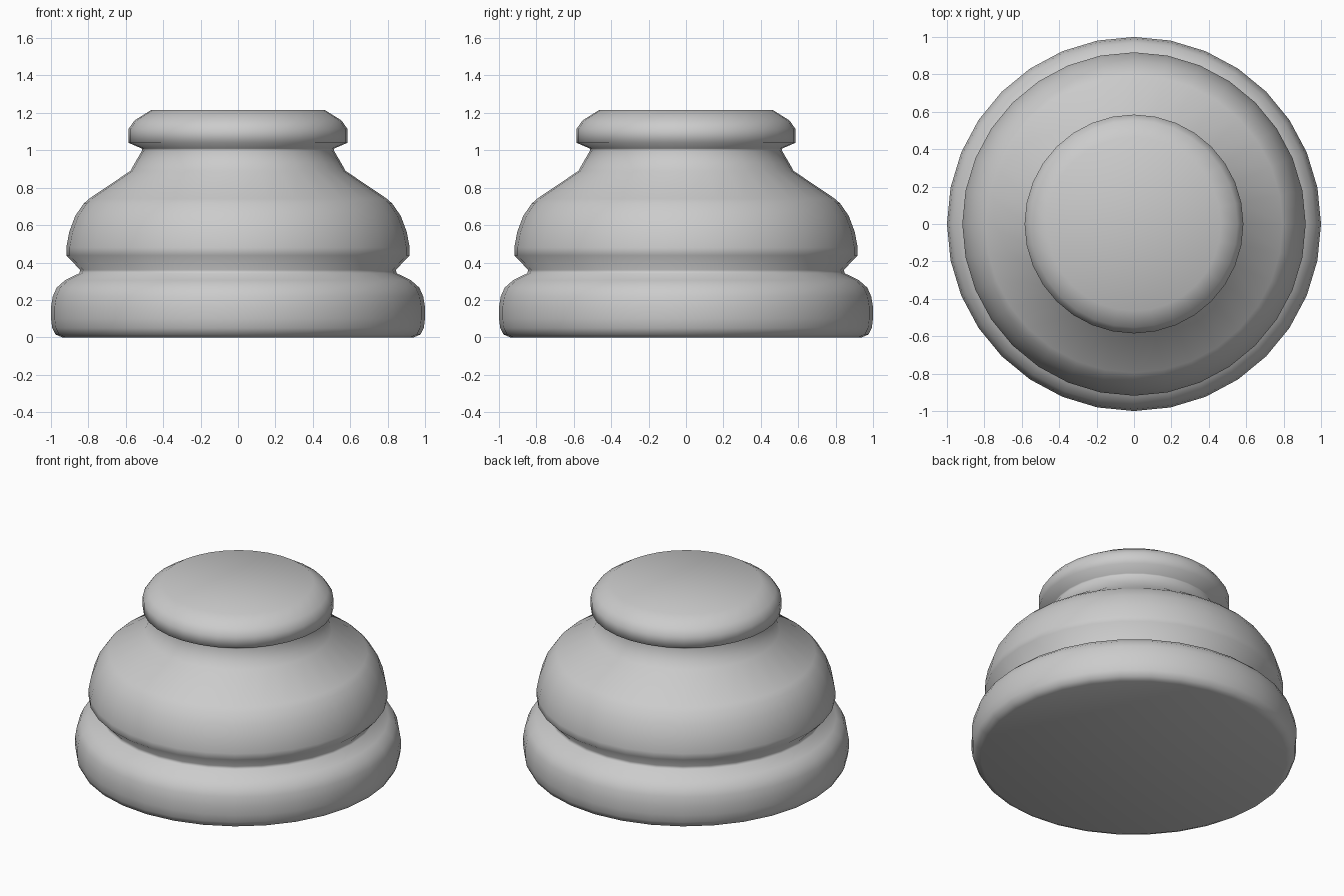
import bpy, bmesh, math

if "Cube" in bpy.data.objects:
    bpy.data.objects.remove(bpy.data.objects["Cube"])

SEGMENTS = 32

# One plain grey for the whole turned piece
grey = bpy.data.materials.new("light_grey")
grey.diffuse_color = (0.6, 0.6, 0.6, 1)
grey.use_nodes = True
grey.node_tree.nodes["Principled BSDF"].inputs["Base Color"].default_value = grey.diffuse_color

# Half profile (radius, height), from bottom rim to top rim
profile = [
    # foot ring
    (0.94, 0.0), (0.975, 0.015), (0.993, 0.05), (1.0, 0.10), (1.0, 0.16),
    (0.99, 0.22), (0.97, 0.265), (0.925, 0.305), (0.85, 0.342),
    # groove and domed body
    (0.843, 0.36), (0.918, 0.438), (0.918, 0.48), (0.902, 0.565),
    (0.87, 0.65), (0.825, 0.715), (0.795, 0.742), (0.575, 0.89),
    # neck
    (0.55, 0.935), (0.512, 1.0), (0.515, 1.01),
    # cap
    (0.585, 1.04), (0.585, 1.115), (0.553, 1.16), (0.465, 1.215),
]

# Lathe the profile around z
bm = bmesh.new()
rings = []
for r, z in profile:
    rings.append([bm.verts.new((r * math.cos(2 * math.pi * i / SEGMENTS),
                                r * math.sin(2 * math.pi * i / SEGMENTS), z))
                  for i in range(SEGMENTS)])
for low, high in zip(rings, rings[1:]):
    for i in range(SEGMENTS):
        j = (i + 1) % SEGMENTS
        bm.faces.new((low[i], low[j], high[j], high[i]))
# Flat bottom and top
bm.faces.new(rings[0][::-1])
bm.faces.new(rings[-1])
for f in bm.faces:
    f.smooth = True
# Keep the underside crisp
for f in bm.faces:
    if f.normal.length == 0:
        f.normal_update()

mesh = bpy.data.meshes.new("turned_base")
bm.to_mesh(mesh)
bm.free()
mesh.materials.append(grey)
base = bpy.data.objects.new("turned_base", mesh)
bpy.context.collection.objects.link(base)
